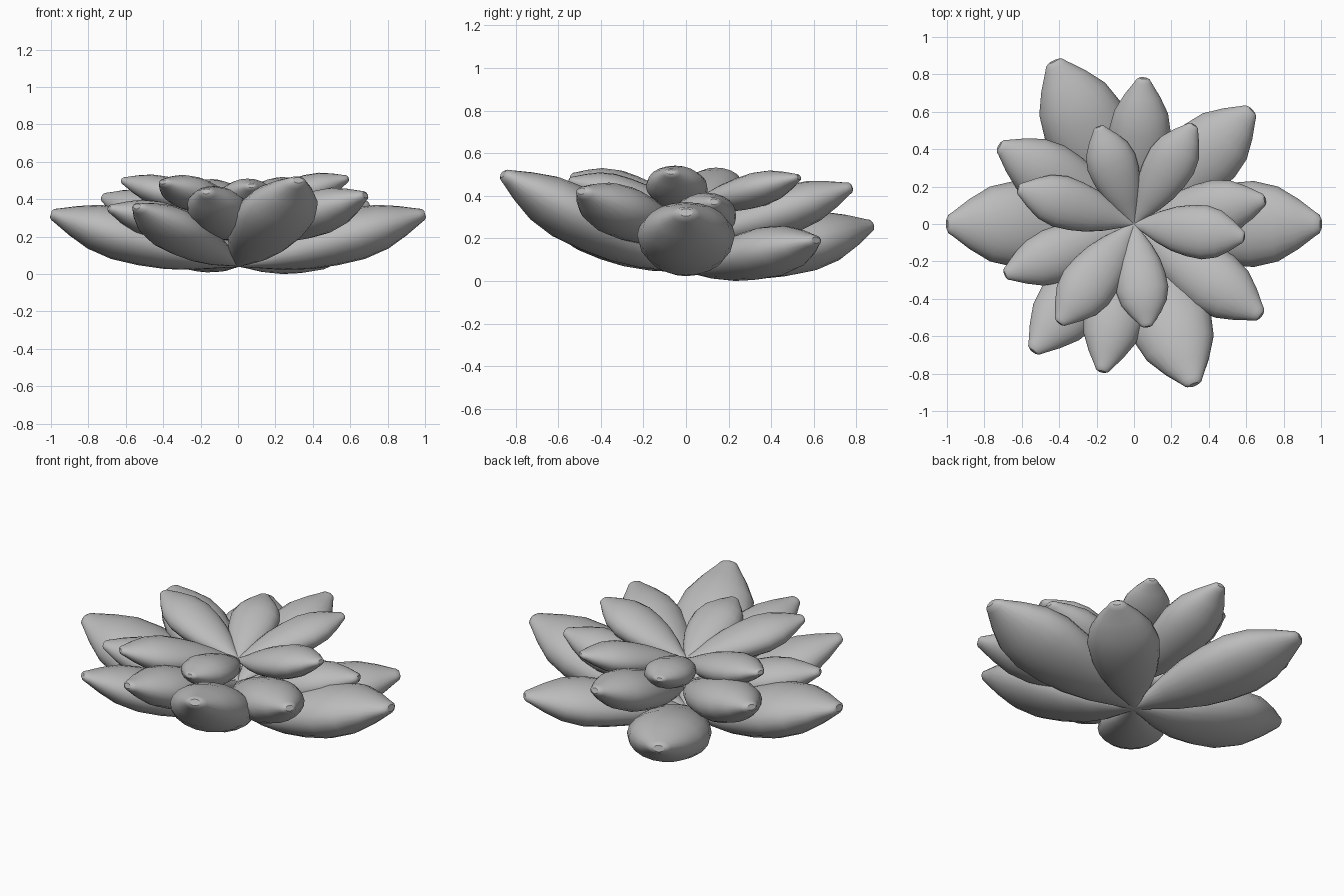
import bpy, bmesh, math
from mathutils import Vector

cube = bpy.data.objects.get("Cube")
if cube:
    bpy.data.objects.remove(cube, do_unlink=True)

grey = bpy.data.materials.new("leaf_grey")
grey.use_nodes = True
grey.diffuse_color = (0.5, 0.5, 0.5, 1)
bsdf = grey.node_tree.nodes["Principled BSDF"]
bsdf.inputs["Base Color"].default_value = (0.5, 0.5, 0.5, 1)
bsdf.inputs["Roughness"].default_value = 0.7

# Leaf outline: position along the leaf, share of the full half width
OUTLINE = [(0, .1), (.1, .3), (.22, .58), (.36, .82), (.5, .95), (.64, 1),
           (.77, .87), (.88, .58), (.97, .28), (.99, .22), (1, .13)]
SIDES = 20


def make_leaf(name, tip, half_width, base_z, bend, thickness):
    """Sweep a flat oval along an upward curve from the centre to the tip."""
    outward = Vector((tip[0], tip[1], 0))
    length = outward.length
    outward.normalize()
    side = Vector((-outward.y, outward.x, 0))
    rise = tip[2] - base_z
    bm = bmesh.new()
    rings = []
    for t, width in OUTLINE:
        centre = outward * length * t + Vector((0, 0, base_z + rise * t ** bend))
        slope = rise * bend * t ** (bend - 1) / length
        normal = Vector((0, 0, 1)) - outward * slope
        normal.normalize()
        ring = []
        for i in range(SIDES):
            a = math.tau * i / SIDES
            offset = side * math.cos(a) + normal * math.sin(a) * thickness
            ring.append(bm.verts.new(centre + offset * width * half_width))
        rings.append(ring)
    for low, high in zip(rings, rings[1:]):
        for i in range(SIDES):
            j = (i + 1) % SIDES
            bm.faces.new((low[i], low[j], high[j], high[i]))
    bm.faces.new(rings[0])
    bm.faces.new(rings[-1])
    bmesh.ops.recalc_face_normals(bm, faces=bm.faces)
    for face in bm.faces:
        face.smooth = len(face.verts) == 4
    mesh = bpy.data.meshes.new(name)
    bm.to_mesh(mesh)
    bm.free()
    mesh.materials.append(grey)
    leaf = bpy.data.objects.new(name, mesh)
    bpy.context.collection.objects.link(leaf)
    return leaf


# Each leaf: tip x, y, z and half width
OUTER = [(1, 0, .34, .23), (.63, .61, .21, .195), (-.43, .87, .28, .225),
         (-1, 0, .34, .23), (-.54, -.68, .38, .18), (.32, -.86, .52, .22)]
MIDDLE = [(.68, -.49, .44, .175), (.7, .13, .39, .155), (.05, .78, .46, .165),
          (-.72, .42, .43, .175), (-.69, -.27, .37, .15), (-.17, -.79, .46, .165)]
INNER = [(.59, -.07, .53, .145), (.32, .53, .505, .135), (-.19, .52, .49, .135),
         (-.62, .19, .52, .14), (-.4, -.53, .51, .15), (.07, -.55, .49, .14)]

leaves = []
for layer, tips, base_z, bend, thickness in (("outer", OUTER, .07, 1.12, .61),
                                             ("middle", MIDDLE, .22, 1.2, .68),
                                             ("inner", INNER, .36, 1.1, .6)):
    for n, (x, y, z, half_width) in enumerate(tips, 1):
        leaves.append(make_leaf(f"{layer}_leaf_{n}", (x, y, z), half_width,
                                base_z, bend, thickness))

# Rest the lowest leaf on the ground
lowest = min(v.co.z for leaf in leaves for v in leaf.data.vertices)
for leaf in leaves:
    leaf.location.z = -lowest
